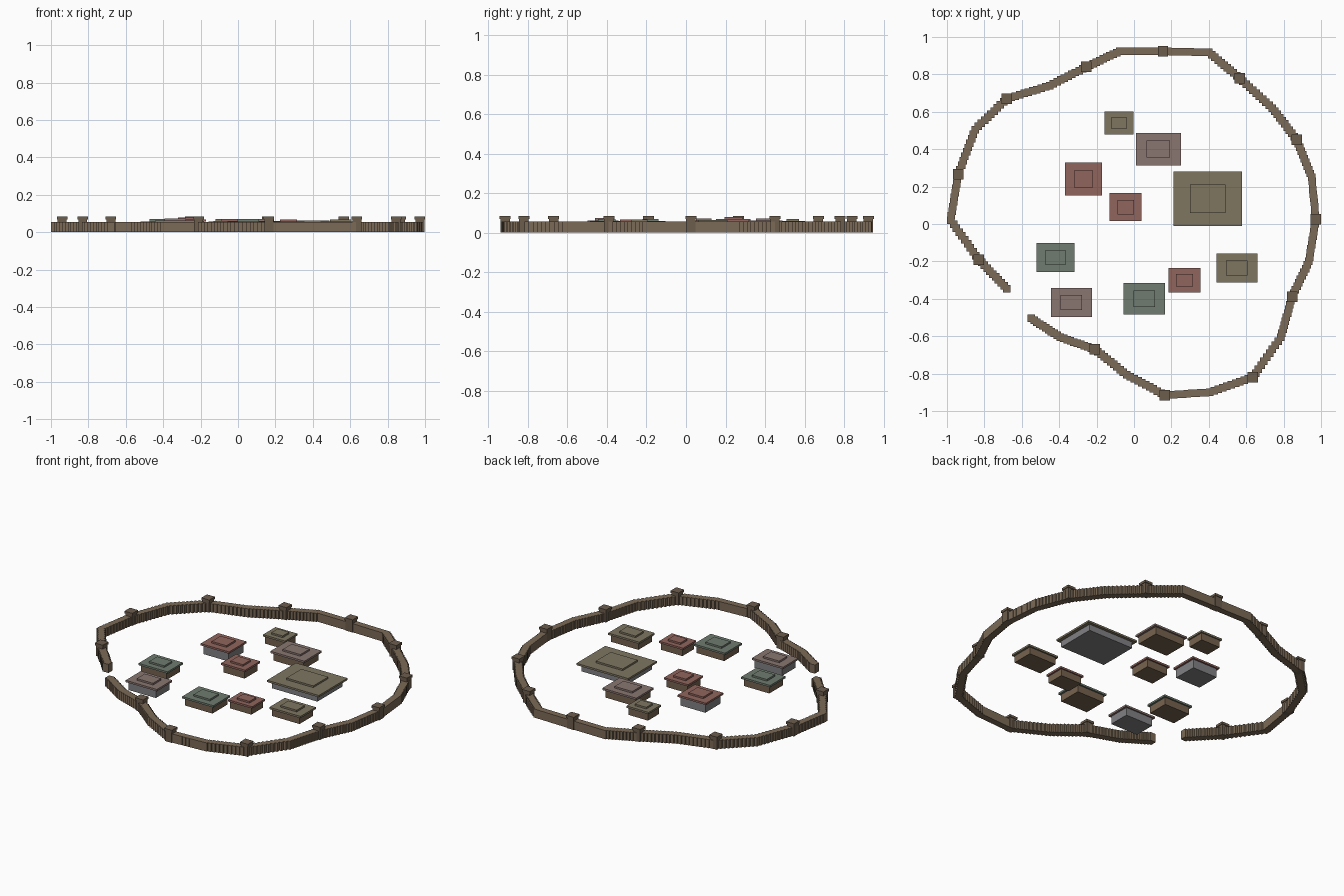
import bpy, bmesh
from mathutils import Matrix, Vector

if "Cube" in bpy.data.objects:
    bpy.data.objects.remove(bpy.data.objects["Cube"])


def material(name, rgb):
    m = bpy.data.materials.new(name)
    m.diffuse_color = (*rgb, 1)
    m.use_nodes = True
    m.node_tree.nodes["Principled BSDF"].inputs["Base Color"].default_value = m.diffuse_color
    return m


WOOD = material("wood", (0.20, 0.145, 0.095))
DARK_WOOD = material("dark_wood", (0.15, 0.11, 0.075))
BROWN = material("brown_wall", (0.18, 0.125, 0.08))
GREY = material("grey_wall", (0.22, 0.22, 0.23))
ROOFS = {
    "olive": material("olive_roof", (0.21, 0.18, 0.12)),
    "red": material("red_roof", (0.28, 0.13, 0.11)),
    "mauve": material("mauve_roof", (0.25, 0.18, 0.16)),
    "green": material("green_roof", (0.16, 0.20, 0.16)),
}


def boxes(name, items, mat):
    """One object made of boxes given as (x, y, z0, z1, width, depth)."""
    bm = bmesh.new()
    for x, y, z0, z1, w, d in items:
        bmesh.ops.create_cube(bm, size=1, matrix=Matrix.Translation((x, y, (z0 + z1) / 2))
                              @ Matrix.Diagonal((w, d, z1 - z0, 1)))
    me = bpy.data.meshes.new(name)
    bm.to_mesh(me)
    bm.free()
    me.materials.append(mat)
    ob = bpy.data.objects.new(name, me)
    bpy.context.collection.objects.link(ob)
    return ob


# Palisade: square posts along an open ring, gate gap at the front left
path = [Vector(p) for p in (
    (-.68, -.345), (-.83, -.19), (-.98, .02), (-.94, .265), (-.85, .505), (-.68, .67),
    (-.45, .74), (-.255, .84), (-.075, .925), (.155, .923), (.40, .918), (.565, .78),
    (.74, .62), (.87, .45), (.95, .25), (.972, .025), (.935, -.20), (.845, -.39),
    (.785, -.605), (.635, -.82), (.405, -.90), (.165, -.915), (-.04, -.805),
    (-.21, -.67), (-.395, -.605), (-.55, -.505))]
STEPS = 10
posts = [path[0]]
for a, b in zip(path, path[1:]):
    posts += [a.lerp(b, i / STEPS) for i in range(1, STEPS + 1)]
boxes("palisade_wall", [(p.x, p.y, 0, .055, .04, .04) for p in posts], WOOD)

# Watch towers on every second corner
for i, p in enumerate(path[1:-1:2]):
    boxes(f"tower_shaft_{i}", [(p.x, p.y, 0, .07, .048, .048)], DARK_WOOD)
    boxes(f"tower_cap_{i}", [(p.x, p.y, .068, .083, .056, .056)], DARK_WOOD)

# Houses: x, y, roof width, roof depth, wall height, roof colour, wall material
houses = [
    (-.08, .54, .155, .125, .046, "olive", BROWN),
    (.13, .40, .24, .175, .048, "mauve", BROWN),
    (-.27, .24, .20, .175, .056, "red", GREY),
    (-.045, .09, .17, .15, .048, "red", BROWN),
    (.395, .135, .365, .29, .040, "olive", GREY),
    (-.42, -.18, .205, .155, .046, "green", BROWN),
    (-.335, -.42, .22, .155, .050, "mauve", GREY),
    (.055, -.40, .22, .17, .046, "green", BROWN),
    (.27, -.30, .17, .13, .044, "red", BROWN),
    (.55, -.235, .22, .155, .044, "olive", BROWN),
]
for i, (x, y, w, d, h, roof, wall) in enumerate(houses):
    boxes(f"house_walls_{i}", [(x, y, 0, h, w * .88, d * .88)], wall)
    boxes(f"house_roof_{i}", [(x, y, h, h + .012, w, d)], ROOFS[roof])
    boxes(f"house_roof_top_{i}", [(x, y, h + .012, h + .023, w * .52, d * .52)], ROOFS[roof])
